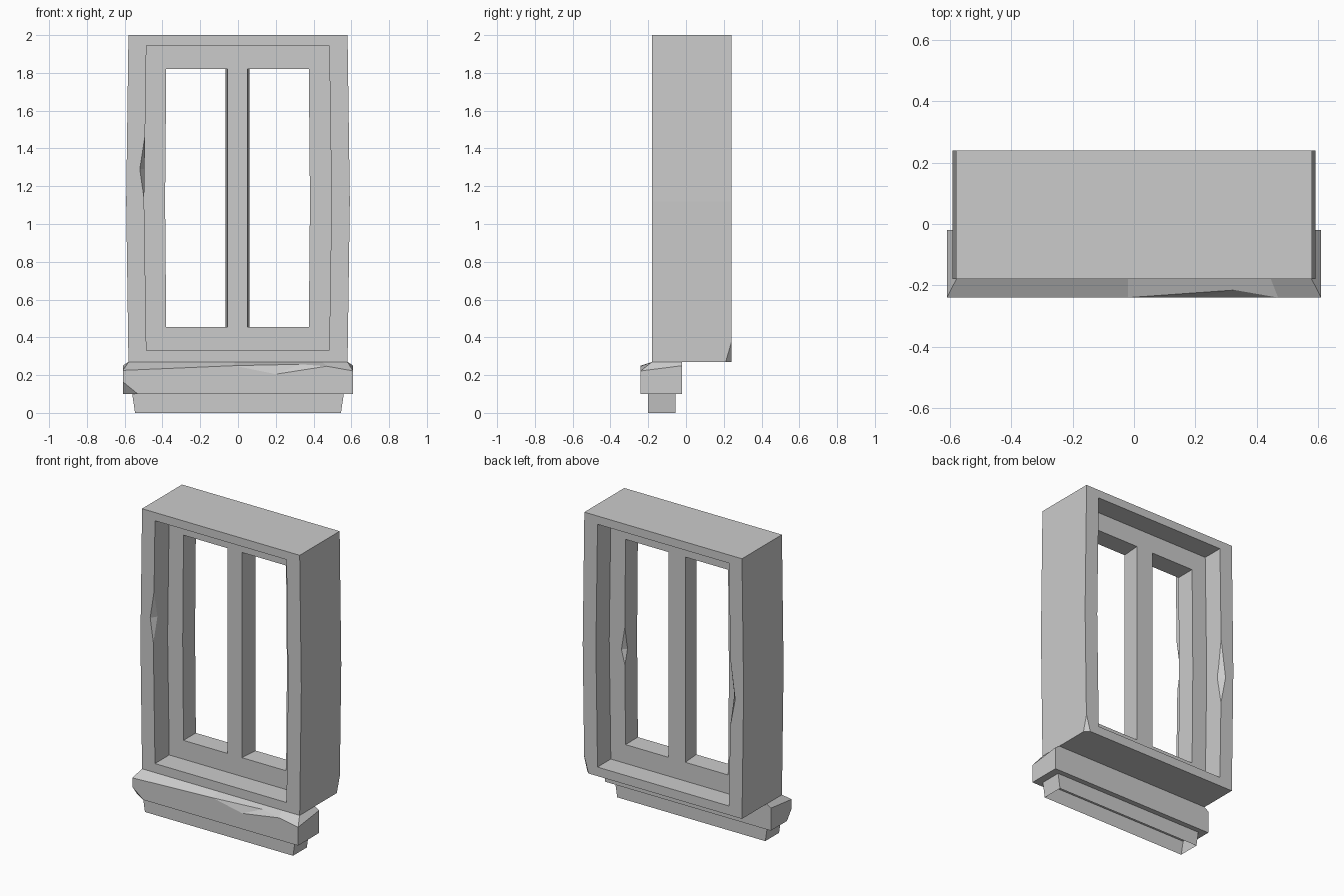
import bpy, bmesh
from mathutils import Vector

if "Cube" in bpy.data.objects:
    bpy.data.objects.remove(bpy.data.objects["Cube"])


def finish(name, bm):
    bmesh.ops.recalc_face_normals(bm, faces=bm.faces)
    me = bpy.data.meshes.new(name)
    bm.to_mesh(me)
    bm.free()
    ob = bpy.data.objects.new(name, me)
    bpy.context.collection.objects.link(ob)
    return ob


def loft(name, loops, closed=False, cap_first=False, cap_last=False):
    """Skin a list of equal-length point loops."""
    bm = bmesh.new()
    rings = [[bm.verts.new(p) for p in lp] for lp in loops]
    n = len(rings[0])
    for i in range(len(rings) if closed else len(rings) - 1):
        a, b = rings[i], rings[(i + 1) % len(rings)]
        for k in range(n):
            bm.faces.new((a[k], a[(k + 1) % n], b[(k + 1) % n], b[k]))
    if cap_first:
        bm.faces.new(rings[0])
    if cap_last:
        bm.faces.new(rings[-1])
    return finish(name, bm)


def chip(ob, ridge, inner):
    """Knock a flat chip off an edge or corner: ridge points lie on it, inner points on the faces."""
    c = sum((Vector(p) for p in ridge), Vector()) / len(ridge)
    m = sum((Vector(p) for p in inner), Vector()) / len(inner)
    pts = inner + [c + (c - m) * 2] + (ridge if len(ridge) > 1 else [])
    bm = bmesh.new()
    for p in pts:
        bm.verts.new(p)
    bmesh.ops.convex_hull(bm, input=bm.verts)
    cutter = finish("cutter", bm)
    cutter.hide_render = True
    mod = ob.modifiers.new("chip", 'BOOLEAN')
    mod.operation, mod.solver, mod.object = 'DIFFERENCE', 'EXACT', cutter
    bpy.context.view_layer.objects.active = ob
    bpy.ops.object.modifier_apply(modifier=mod.name)
    bpy.data.objects.remove(cutter)


def pane(x0, x1, z0, z1, y, bulge=0.012):
    """Upright rectangle whose sides bow out slightly at mid height."""
    zm = 1.12
    return [(x0, y, z0), (x1, y, z0), (x1 + bulge, y, zm),
            (x1, y, z1), (x0, y, z1), (x0 - bulge, y, zm)]


# Frame with recessed sash, one closed section running round the opening
outer = (-0.58, 0.58, 0.27, 2.0)
reveal = (-0.485, 0.483, 0.33, 1.945)
sash = (-0.38, 0.375, 0.455, 1.82)
frame = loft("window_frame", [
    pane(*outer, 0.24), pane(*outer, -0.18),
    pane(*reveal, -0.18), pane(*reveal, -0.03),
    pane(*sash, -0.03, 0.006), pane(*sash, 0.10, 0.006),
    pane(*reveal, 0.10), pane(*reveal, 0.24)], closed=True)
chip(frame, [(-0.491, -0.18, 1.09), (-0.492, -0.18, 1.47)],
     [(-0.52, -0.18, 1.29), (-0.494, -0.14, 1.29)])
chip(frame, [(-0.493, 0.24, 0.86), (-0.493, 0.24, 1.32)],
     [(-0.53, 0.24, 1.05), (-0.497, 0.20, 1.05)])
chip(frame, [(0.379, 0.10, 0.98), (0.379, 0.10, 1.24)],
     [(0.405, 0.10, 1.08), (0.381, 0.07, 1.08)])
chip(frame, [(0.58, 0.24, 0.27)],
     [(0.581, 0.24, 0.38), (0.58, 0.21, 0.27), (0.55, 0.24, 0.27)])

# Centre mullion, slightly wider at the back
loft("mullion", [[(-0.055, -0.03, z), (0.05, -0.03, z),
                  (0.06, 0.10, z), (-0.065, 0.10, z)] for z in (0.455, 1.82)])

# Sill with worn hipped top
front_x = (-0.61, -0.02, 0.47, 0.61)
front_z = (0.225, 0.25, 0.247, 0.222)


def sill_loop(s, y0, y1, zs, zb):
    return ([(x * s, y0, z) for x, z in zip(front_x, zs)]
            + [(0.61 * s, y1, zb), (-0.61 * s, y1, zb)])


sill = loft("sill", [
    sill_loop(1, -0.24, -0.02, (0.1,) * 4, 0.1),
    sill_loop(1, -0.24, -0.02, front_z, 0.25),
    sill_loop(0.95, -0.18, -0.02, (0.27,) * 4, 0.27)],
    cap_first=True, cap_last=True)
chip(sill, [(-0.02, -0.24, 0.25), (0.47, -0.24, 0.247)],
     [(0.33, -0.215, 0.258), (0.2, -0.24, 0.205)])
chip(sill, [(-0.61, -0.24, 0.1)],
     [(-0.53, -0.24, 0.1), (-0.61, -0.24, 0.165), (-0.61, -0.19, 0.1)])

# Tapered apron under the sill, open underneath
loft("apron", [[(-w, -0.20, z), (w, -0.20, z), (w, -0.055, z), (-w, -0.055, z)]
               for w, z in ((0.545, 0.0), (0.56, 0.1))])
